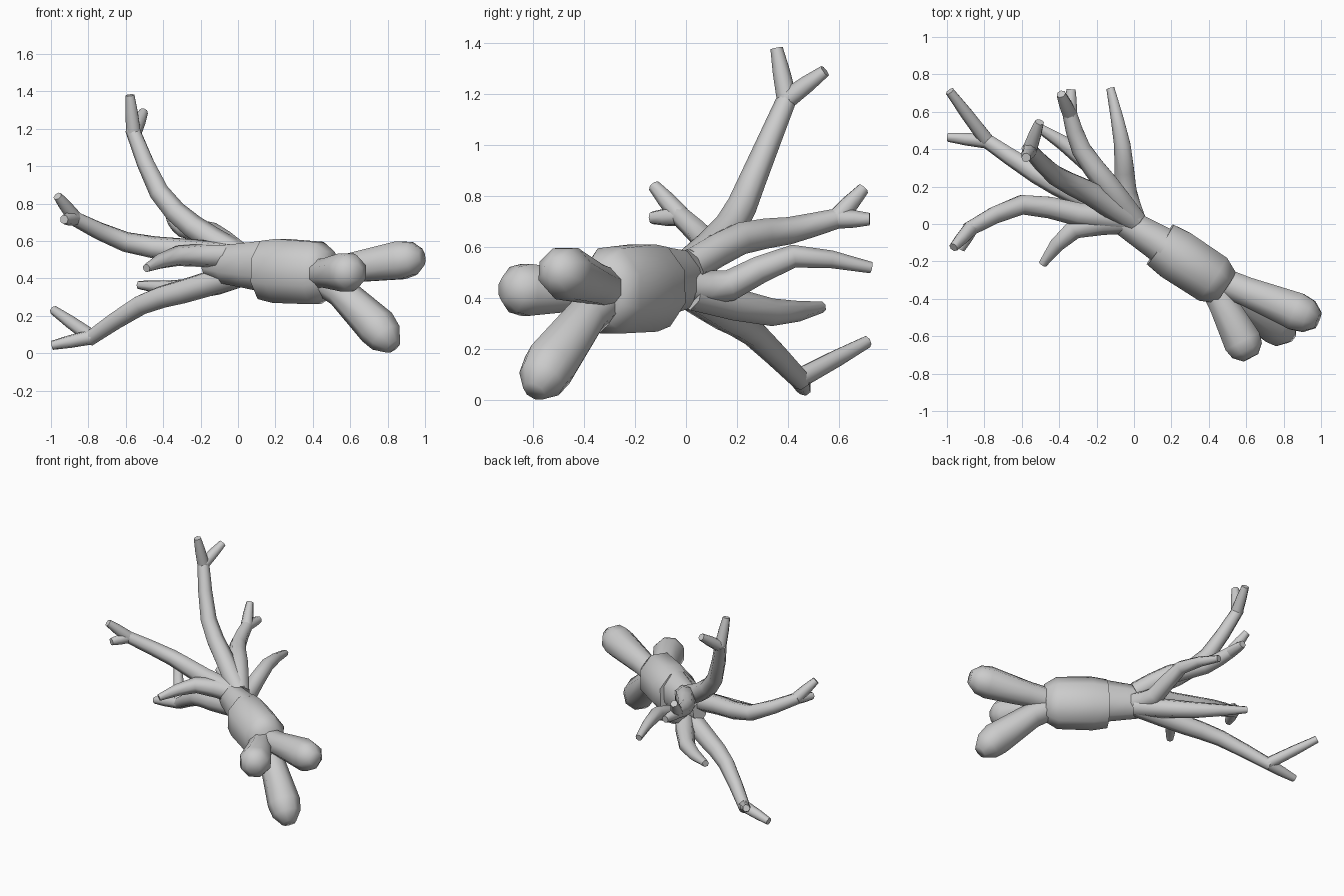
import bpy, bmesh, math
from mathutils import Vector

if "Cube" in bpy.data.objects:
    bpy.data.objects.remove(bpy.data.objects["Cube"])

UP = Vector((0, 0, 1))


def tube(name, pts, radii, sides=7, tall=1.0):
    """Closed tube through pts, with one radius per ring."""
    bm = bmesh.new()
    loops = []
    for i, (p, r) in enumerate(zip(pts, radii)):
        a = (p - pts[max(i - 1, 0)]).normalized()
        b = (pts[min(i + 1, len(pts) - 1)] - p).normalized()
        d = (a + b).normalized()
        side = d.cross(UP).normalized()
        up = side.cross(d) * tall
        angles = [2 * math.pi * (k + 0.5) / sides for k in range(sides)]
        loops.append([bm.verts.new(p + r * (side * math.cos(t) + up * math.sin(t)))
                      for t in angles])
    for l0, l1 in zip(loops, loops[1:]):
        for k in range(sides):
            n = (k + 1) % sides
            bm.faces.new((l0[k], l0[n], l1[n], l1[k]))
    bm.faces.new(loops[0])
    bm.faces.new(loops[-1])
    bmesh.ops.recalc_face_normals(bm, faces=bm.faces)
    me = bpy.data.meshes.new(name)
    bm.to_mesh(me)
    bm.free()
    ob = bpy.data.objects.new(name, me)
    bpy.context.collection.objects.link(ob)
    bpy.ops.object.select_all(action='DESELECT')
    bpy.context.view_layer.objects.active = ob
    ob.select_set(True)
    bpy.ops.object.shade_smooth_by_angle(angle=math.radians(65))


def soften(pts):
    """Add a curved midpoint to every span (Catmull-Rom)."""
    ext = [2 * pts[0] - pts[1]] + pts + [2 * pts[-1] - pts[-2]]
    out = []
    for a, b, c, d in zip(ext, ext[1:], ext[2:], ext[3:]):
        out += [b, (9 * (b + c) - a - d) / 16]
    return out + [pts[-1]]


def lobe(name, end, bow=0.0):
    """Club-shaped lobe growing from the front of the body."""
    start, end = Vector((0.40, -0.28, 0.425)), Vector(end)
    steps = (0, 0.35, 0.8, 0.91, 1)
    pts = [start.lerp(end, t) + UP * bow * math.sin(math.pi * t) for t in steps]
    tube(name, pts, (0.08, 0.084, 0.11, 0.096, 0.048), 8)


def branch(name, root_z, path, tips=()):
    """Tapering branch from the neck, ending in a fork or a single point."""
    pts = soften([Vector((0, 0.02, root_z))] + [Vector(p) for p in path])
    thin = 0.040 if tips else 0.023
    n = len(pts) - 1
    radii = [thin + (0.07 - thin) * (1 - (i / n) ** 1.7) for i in range(n + 1)]
    tube(name, pts, radii)
    for i, tip in enumerate(tips):
        base, tip = pts[-1].lerp(pts[-2], 0.12), Vector(tip)
        tube(f"{name}_tip_{i + 1}", [base, base.lerp(tip, 0.55), tip], (0.041, 0.035, 0.025))


# Thick central body and the tall neck behind it, along one axis
back, front = Vector((0.14, -0.11, 0.445)), Vector((0.49, -0.34, 0.425))
tube("body", [back.lerp(front, t) for t in (0, 0.24, 0.8, 1)],
     (0.138, 0.152, 0.148, 0.105), 8, 1.22)
inner, outer = Vector((0.16, -0.12, 0.465)), Vector((-0.17, 0.085, 0.48))
tube("neck", [inner.lerp(outer, t) for t in (0, 0.35, 0.7, 1)],
     (0.108, 0.094, 0.08, 0.05), 8, 1.38)

# Three blunt lobes
lobe("lobe_right", (0.985, -0.515, 0.515))
lobe("lobe_front", (0.625, -0.715, 0.435))
lobe("lobe_lower", (0.83, -0.595, 0.035), 0.045)

# Thin branches at the back, several of them forked
branch("branch_top", 0.53, [(-0.24, 0.17, 0.675), (-0.42, 0.26, 0.86), (-0.565, 0.405, 1.20)],
       [(-0.577, 0.355, 1.38), (-0.505, 0.545, 1.29)])
branch("branch_left", 0.52, [(-0.30, 0.055, 0.55), (-0.60, 0.105, 0.595), (-0.89, -0.03, 0.73)],
       [(-0.965, -0.125, 0.84), (-0.93, -0.135, 0.715)])
branch("branch_left_shoot", 0.52, [(-0.32, -0.025, 0.52), (-0.49, -0.215, 0.455)])
branch("branch_back_upper", 0.53, [(-0.14, 0.21, 0.635), (-0.28, 0.40, 0.665), (-0.345, 0.60, 0.715)],
       [(-0.39, 0.695, 0.83), (-0.335, 0.72, 0.71)])
branch("branch_back_middle", 0.45, [(-0.042, 0.17, 0.45), (-0.06, 0.42, 0.565), (-0.125, 0.725, 0.52)])
branch("branch_back_low", 0.42, [(-0.24, 0.33, 0.345), (-0.53, 0.53, 0.365)])
branch("branch_bottom", 0.42, [(-0.30, 0.16, 0.33), (-0.52, 0.27, 0.26), (-0.80, 0.455, 0.075)],
       [(-0.995, 0.465, 0.042), (-0.985, 0.71, 0.23)])
